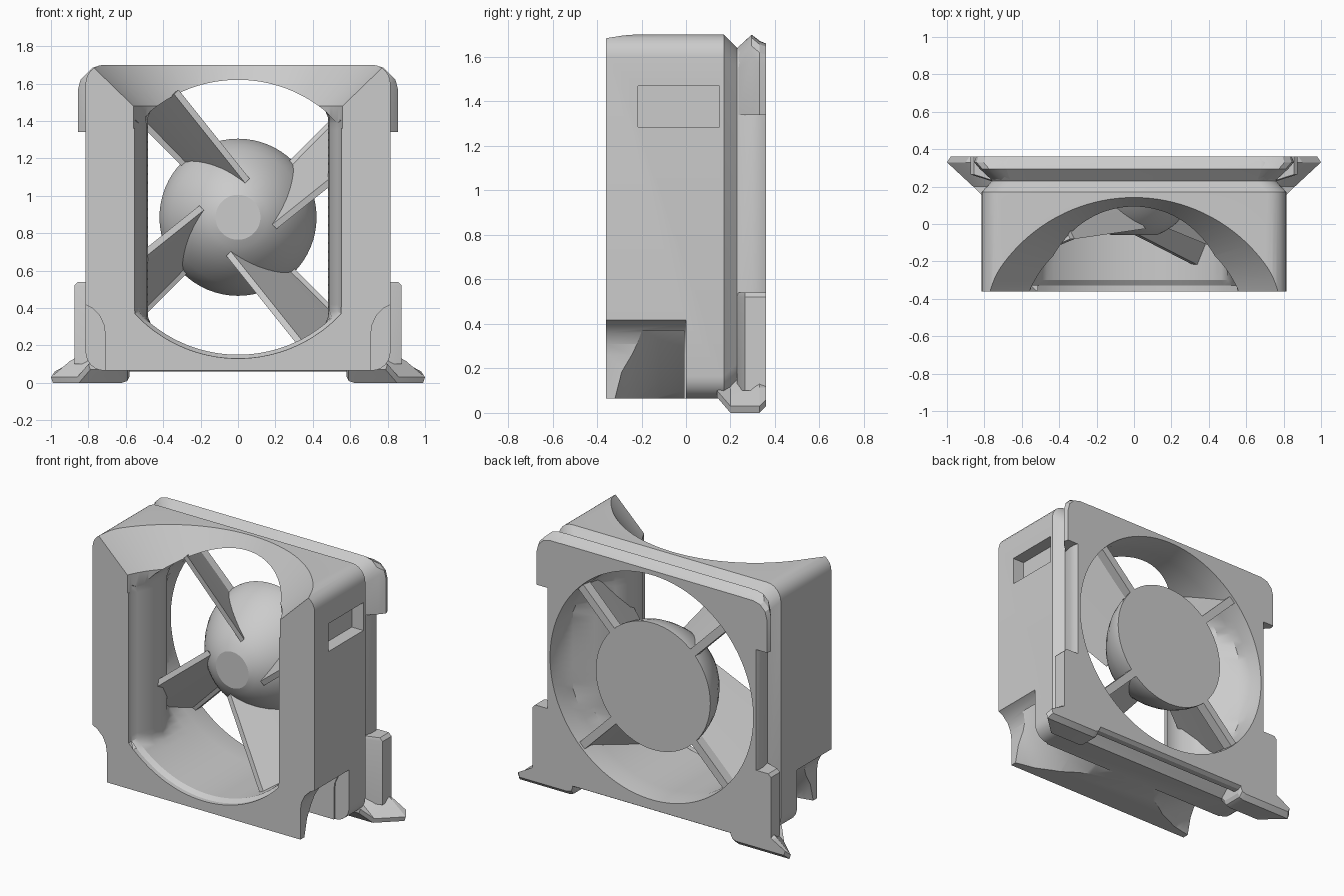
import bpy, bmesh
from math import sin, cos, pi, sqrt, radians
from mathutils import Vector, Matrix

if "Cube" in bpy.data.objects:
    bpy.data.objects.remove(bpy.data.objects["Cube"])

CZ = 0.885  # height of the fan axis


def loft(name, rings):
    """Closed solid through equal-length rings of points."""
    bm = bmesh.new()
    vs = [[bm.verts.new(p) for p in ring] for ring in rings]
    n = len(vs[0])
    for a, b in zip(vs, vs[1:]):
        for i in range(n):
            j = (i + 1) % n
            bm.faces.new((a[i], a[j], b[j], b[i]))
    bm.faces.new(vs[0][::-1])
    bm.faces.new(vs[-1])
    bmesh.ops.recalc_face_normals(bm, faces=bm.faces)
    me = bpy.data.meshes.new(name)
    bm.to_mesh(me)
    bm.free()
    ob = bpy.data.objects.new(name, me)
    bpy.context.collection.objects.link(ob)
    return ob


def activate(ob):
    bpy.ops.object.select_all(action='DESELECT')
    ob.select_set(True)
    bpy.context.view_layer.objects.active = ob


def smooth(ob, angle=30):
    activate(ob)
    bpy.ops.object.shade_smooth_by_angle(angle=radians(angle))


def cut(ob, cutter):
    activate(ob)
    m = ob.modifiers.new("cut", 'BOOLEAN')
    m.operation, m.solver, m.object = 'DIFFERENCE', 'EXACT', cutter
    bpy.ops.object.modifier_apply(modifier=m.name)
    bpy.data.objects.remove(cutter)


def rounded_rect(y, hw, z0, z1, r=0.1, seg=6):
    pts = []
    for cx, cz, a0 in ((hw - r, z1 - r, 0), (r - hw, z1 - r, 1),
                       (r - hw, z0 + r, 2), (hw - r, z0 + r, 3)):
        for i in range(seg + 1):
            a = (a0 + i / seg) * pi / 2
            pts.append((cx + r * cos(a), y, cz + r * sin(a)))
    return pts


def flat(poly, y, s=1):
    return [(s * x, y, z) for x, z in poly]


# Housing: deep body, V groove, thin back plate
housing = loft("housing", [rounded_rect(*p) for p in (
    (-0.36, 0.815, 0.065, 1.70), (0.17, 0.815, 0.065, 1.70),
    (0.23, 0.76, 0.12, 1.64), (0.295, 0.775, 0.06, 1.70),
    (0.335, 0.775, 0.06, 1.67), (0.36, 0.765, 0.075, 1.66))])


# Duct: round at the back, pinched between two columns at the front
def duct_ring(y, r, w, n=96):
    return [(max(-w, min(w, r * cos(a))), y, CZ + r * sin(a))
            for a in (2 * pi * (i + 0.5) / n for i in range(n))]


cut(housing, loft("duct_cutter", [duct_ring(*p) for p in (
    (-0.40, 0.755, 0.555), (-0.33, 0.755, 0.55), (-0.30, 0.735, 0.53),
    (-0.20, 0.735, 0.49), (-0.10, 0.735, 0.48), (0.0, 0.735, 0.52),
    (0.10, 0.735, 0.60), (0.20, 0.735, 0.69), (0.27, 0.735, 0.735),
    (0.40, 0.75, 0.75))]))


# Scoop in the top: upright funnel
def circle(z, cy, r, n=128):
    return [(r * cos(2 * pi * i / n), cy + r * sin(2 * pi * i / n), z)
            for i in range(n)]


cut(housing, loft("scoop_cutter", [circle(1.36, -0.60, 0.609),
                                   circle(1.48, -0.60, 0.609),
                                   circle(1.76, -0.760, 0.938)]))


# Underside follows the round duct behind the front skirt
def under_ring(y, R, n=32):
    xs = [0.75 * (2 * i / n - 1) for i in range(n + 1)]
    return ([(x, y, CZ - sqrt(R * R - x * x)) for x in xs]
            + [(0.75, y, -0.6), (-0.75, y, -0.6)])


cut(housing, loft("underside_cutter", [under_ring(*p) for p in (
    (-0.33, 1.12), (-0.29, 1.0), (-0.22, 0.92), (-0.12, 0.86),
    (-0.01, 0.835))]))

# Lower corner notches
notch = [(0.71, -0.1), (1, -0.1), (1, 0.44), (0.83, 0.425), (0.78, 0.40),
         (0.74, 0.36), (0.717, 0.31), (0.71, 0.26)]
for s in (1, -1):
    cut(housing, loft("notch_cutter", [flat(notch, -0.5, s), flat(notch, 0, s)]))

# Recess in the right side only
slot = [(0.73, 1.285), (0.9, 1.285), (0.9, 1.47), (0.73, 1.47)]
cut(housing, loft("slot_cutter", [flat(slot, -0.215), flat(slot, 0.15)]))
smooth(housing)


# Tabs and feet on the edges of the back plate
def top_tab(y, d, dz):
    x, z = 0.855 - d, 1.70 - dz
    return [(0.65, 1.34), (x, 1.34), (x, z - 0.1), (x - 0.013, z - 0.05),
            (x - 0.05, z - 0.013), (x - 0.1, z), (0.65, z)], y


def low_tab(y, d):
    x = 0.875 - d
    return [(0.72, 0.1), (x, 0.1), (x, 0.52), (x - 0.02, 0.54), (0.72, 0.54)], y


def foot(y, x, b):
    return [(0.58, b + 0.035), (0.592, b + 0.01), (0.62, b), (x - 0.01, b),
            (x, b + 0.03), (x - 0.1, 0.115), (x - 0.16, 0.15), (0.58, 0.15)], y


for side, s in (("right", 1), ("left", -1)):
    for name, sections in (
        ("top_tab", [top_tab(*p) for p in (
            (0.23, 0.10, 0.06), (0.295, 0.03, 0.001), (0.33, 0, 0.03),
            (0.36, 0.01, 0.041))]),
        ("lower_tab", [low_tab(*p) for p in ((0.23, 0.11), (0.265, 0.0),
                                             (0.36, 0.0))]),
        ("foot", [foot(*p) for p in ((0.14, 0.80, 0.07), (0.20, 0.86, 0.0),
                                     (0.33, 1.0, 0.0), (0.36, 0.98, 0.03))])):
        smooth(loft(f"{name}_{side}", [flat(o, y, s) for o, y in sections]), 20)

# Hub: domed front with a flat nose
profile = [(0.12, -0.06), (0.16, -0.042), (0.2, -0.016), (0.24, 0.016),
           (0.28, 0.056), (0.32, 0.105), (0.36, 0.165), (0.39, 0.22),
           (0.41, 0.28), (0.42, 0.33), (0.42, 0.345)]
hub = loft("hub", [[(r * cos(2 * pi * i / 64), y, CZ + r * sin(2 * pi * i / 64))
                    for i in range(64)] for r, y in profile])
smooth(hub, 20)

# Four slanted blades, each ending in a radial strut at the back
for k in range(4):
    turn = Matrix.Translation((0, 0, CZ)) @ Matrix.Rotation(k * pi / 2, 4, 'Y')
    tip_y = -0.08 if k == 0 else -0.22
    f0, f1 = Vector((0.05, -0.025, 0.195)), Vector((-0.33, tip_y, 0.67))
    r0, r1 = Vector((-0.2, 0.32, 0.2)), Vector((-0.53, 0.32, 0.53))
    t = Vector((0.012, 0.0, 0.012))
    rings = []
    for i in range(9):
        a, b = f0.lerp(r0, i / 8), f1.lerp(r1, i / 8)
        rings.append([turn @ p for p in (a - t, b - t, b + t, a + t)])
    smooth(loft(f"blade_{k + 1}", rings))
    u, w = Vector((-1, 0, 1)).normalized(), Vector((1, 0, 1)).normalized() * 0.026
    loft(f"strut_{k + 1}", [
        [turn @ (u * r + w * c + Vector((0, y, 0)))
         for c, y in ((-0.7, 0.28), (1.3, 0.26), (1.3, 0.345), (-0.7, 0.345))]
        for r in (0.38, 0.755)])
